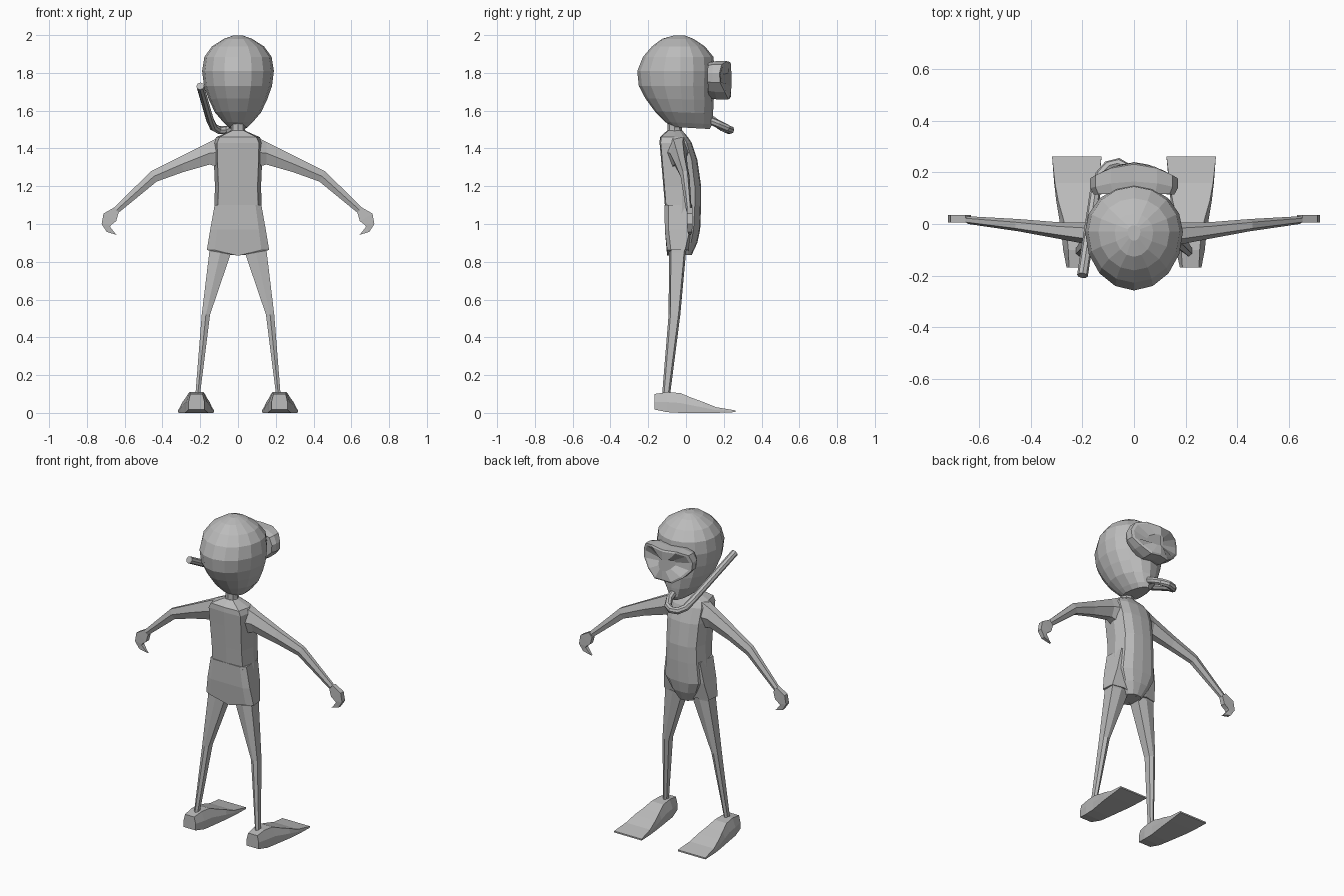
import bpy, bmesh, math
from mathutils import Vector

if "Cube" in bpy.data.objects:
    bpy.data.objects.remove(bpy.data.objects["Cube"])

grey = bpy.data.materials.new("plain_grey")
grey.diffuse_color = (0.5, 0.5, 0.5, 1)
grey.use_nodes = True
grey.node_tree.nodes["Principled BSDF"].inputs["Base Color"].default_value = grey.diffuse_color


def loft(name, rings, smooth=False):
    """Skin a list of equal-length point rings and cap both ends."""
    bm = bmesh.new()
    vs = [[bm.verts.new(p) for p in r] for r in rings]
    n = len(rings[0])
    for a, b in zip(vs, vs[1:]):
        for i in range(n):
            j = (i + 1) % n
            bm.faces.new((a[i], a[j], b[j], b[i]))
    bm.faces.new(vs[0][::-1])
    bm.faces.new(vs[-1])
    bmesh.ops.recalc_face_normals(bm, faces=bm.faces)
    me = bpy.data.meshes.new(name)
    bm.to_mesh(me)
    bm.free()
    me.materials.append(grey)
    ob = bpy.data.objects.new(name, me)
    bpy.context.collection.objects.link(ob)
    return ob


def mirrored(half):
    """Close a half outline (from x=0 round to x=0) across the centre plane."""
    return half + [(-p[0],) + tuple(p[1:]) for p in half[-2:0:-1]]


# head: egg-shaped rings (z, half width, back y, front y)
head = [(1.51, .05, -.075, .125), (1.535, .075, -.11, .138), (1.59, .122, -.165, .143),
        (1.66, .155, -.215, .147), (1.73, .18, -.25, .145), (1.81, .19, -.258, .152),
        (1.885, .178, -.228, .145), (1.94, .138, -.18, .10), (1.98, .075, -.127, .04),
        (1.998, .025, -.065, -.005)]
rings = []
for z, w, yb, yf in head:
    ring, low = [], max(0, (1.75 - z) / .25)
    yc = -.03 + .02 * low
    for i in range(16):
        a = i * math.tau / 16
        s, c = math.sin(a), math.cos(a)
        y = yc + s * ((yf - yc) if s > 0 else (yc - yb))
        ring.append((w * c, y, z - .06 * low * y))
    rings.append(ring)
loft("head", rings)

# neck, sloping into the shoulders
loft("neck", [[(r * math.cos(i * math.tau / 8), -.06 + r * math.sin(i * math.tau / 8), z)
               for i in range(8)] for z, r in ((1.46, .045), (1.50, .038), (1.56, .038))])

# torso (z, half width, back y, side y, front y)
torso = [(.835, .055, -.075, -.04, .03), (.90, .10, -.10, -.04, .06), (.97, .135, -.112, -.03, .075),
         (1.10, .125, -.112, -.02, .08), (1.20, .122, -.12, -.02, .08), (1.34, .128, -.132, -.03, .06),
         (1.43, .13, -.14, -.05, .03), (1.46, .115, -.138, -.06, .01), (1.495, .035, -.10, -.06, -.02)]
loft("torso", [mirrored([(0, yb, z), (w * .85, yb + .006, z), (w, ym, z),
                         (w * .85, (ym + yf * 2) / 3, z), (w * .5, yf - .005, z), (0, yf, z)])
               for z, w, yb, ym, yf in torso])

# shorts flaring out over the hips
loft("shorts", [mirrored([(0, yb, zc), (w * .75, yb, z), (w, yb + .02, z),
                          (w * .95, yf, z), (w * .5, yf + .015, z), (0, yf + .02, zc)])
                for z, zc, w, yb, yf in ((.862, .832, .165, -.10, -.005),
                                         (.97, .97, .147, -.112, .02), (1.1, 1.1, .124, -.114, .03))])

# diving mask wrapped around the face
outline = [(0, 1.858), (.09, 1.862), (.15, 1.845), (.17, 1.80), (.165, 1.75),
           (.12, 1.70), (.06, 1.66), (0, 1.665)]


def mask_ring(scale, y0, bend):
    return [(x * scale, y0 - bend * x * x, 1.765 + (z - 1.765) * scale) for x, z in mirrored(outline)]


loft("mask", [mask_ring(.92, .12, .2), mask_ring(1, .165, .9), mask_ring(1, .232, 1.9),
              mask_ring(.9, .238, 1.9), mask_ring(.35, .24, 1.9)])


def tube(name, pts, r, n=8):
    pts = [Vector(p) for p in pts]
    rings = []
    for i, p in enumerate(pts):
        t = (pts[min(i + 1, len(pts) - 1)] - pts[max(i - 1, 0)]).normalized()
        u = t.cross(Vector((0, 0, 1))).normalized()
        v = u.cross(t)
        rings.append([p + r * (u * math.cos(k * math.tau / n) + v * math.sin(k * math.tau / n))
                      for k in range(n)])
    return loft(name, rings)


# snorkel from the mouth round the left of the head
tube("snorkel", [(.0, .11, 1.555), (-.005, .17, 1.53), (-.025, .215, 1.508), (-.06, .235, 1.498),
                 (-.10, .225, 1.497), (-.13, .19, 1.513), (-.148, .14, 1.55), (-.2, -.2, 1.73)], .021)

for side, s in (("left", -1), ("right", 1)):
    # arm: diamond-like sections (top x, z, bottom x, z, mid y, half depth)
    arm = [(.10, 1.46, .10, 1.30, -.045, .06), (.15, 1.435, .15, 1.315, -.04, .045),
           (.30, 1.36, .29, 1.275, -.025, .032), (.46, 1.28, .43, 1.225, -.005, .024),
           (.655, 1.088, .632, 1.06, .015, .015)]
    loft(side + "_arm", [[(s * xt, y - d * .5, zt), (s * xt, y + d * .5, zt),
                          (s * (xt + xb) / 2, y + d, (zt + zb) / 2), (s * xb, y + d * .5, zb),
                          (s * xb, y - d * .5, zb), (s * (xt + xb) / 2, y - d, (zt + zb) / 2)]
                         for xt, zt, xb, zb, y, d in arm])
    # hand: hooked mitten (outer x, z, inner x, z, half depth)
    hand = [(.655, 1.088, .632, 1.06, .014), (.712, 1.055, .645, 1.015, .015),
            (.722, 1.0, .672, .995, .015), (.695, .958, .678, .985, .012), (.64, .942, .648, .948, .006)]
    loft(side + "_hand", [[(s * xo, .02 - d, zo), (s * xo, .02 + d, zo),
                           (s * xi, .02 + d, zi), (s * xi, .02 - d, zi)] for xo, zo, xi, zi, d in hand])
    # leg (z, inner x, outer x, back y, front y)
    leg = [(.93, .03, .145, -.095, .015), (.85, .036, .152, -.09, .0), (.52, .148, .192, -.092, -.03),
           (.09, .202, .226, -.127, -.085)]
    loft(side + "_leg", [[(s * a, yb + .01, z), (s * (a + b) / 2, yb, z), (s * b, yb + .01, z),
                          (s * b, yf - .01, z), (s * (a + b) / 2, yf, z), (s * a, yf - .01, z)]
                         for z, a, b, yb, yf in leg])
    # flipper (y, inner x, outer x, sole z, top z, top inset)
    fin = [(-.168, .178, .262, .018, .10, .01), (-.10, .163, .275, .004, .11, .02),
           (-.03, .158, .282, .0, .105, .02), (.03, .15, .292, .0, .08, .015),
           (.09, .142, .302, .0, .058, .008), (.16, .135, .31, .0, .03, .003),
           (.262, .126, .318, .004, .013, .0)]
    loft(side + "_flipper", [[(s * a, y, z0), (s * b, y, z0), (s * b, y, (z0 + z1) / 2),
                              (s * (b - i), y, z1), (s * (a + i), y, z1), (s * a, y, (z0 + z1) / 2)]
                             for y, a, b, z0, z1, i in fin])
